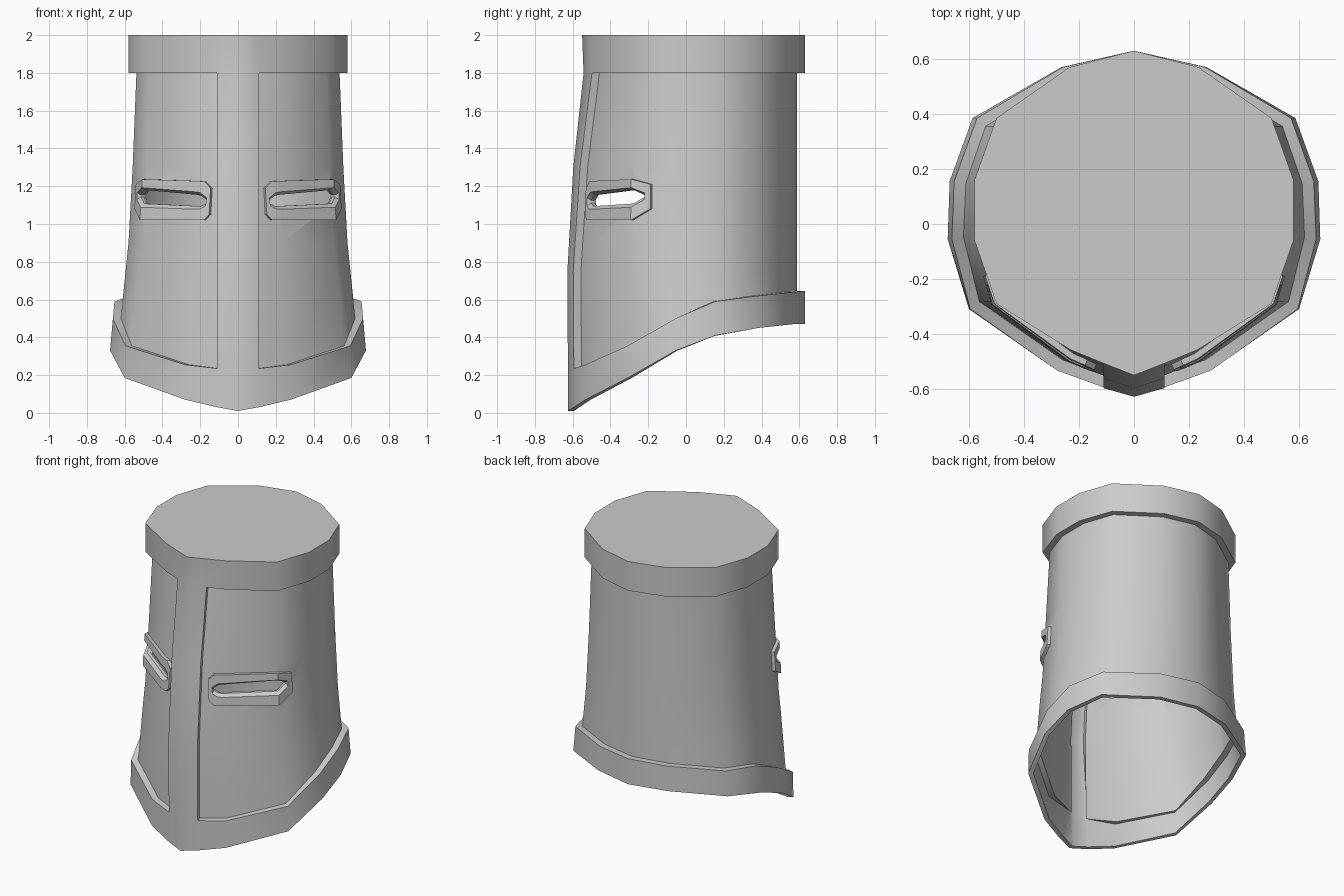
import bpy, bmesh, math
from mathutils import Vector

if "Cube" in bpy.data.objects:
    bpy.data.objects.remove(bpy.data.objects["Cube"])

STEP = 0.043   # how far the bands stand proud of the wall

# half cross-section, front centre to back centre: top and bottom outlines
TOP = [(0, -.55), (.11, -.507), (.23, -.458), (.5, -.29), (.58, -.06),
       (.58, .16), (.5, .385), (.235, .57), (0, .63)]
BOT = [(0, -.628), (.11, -.597), (.28, -.535), (.6, -.31), (.68, -.055),
       (.68, .155), (.6, .385), (.27, .57), (0, .63)]
# lower hem height and top of the hem band for each column
HEM = [.01, .03, .07, .185, .33, .41, .45, .47, .47]
BAND = [.22, .235, .255, .355, .5, .59, .62, .64, .645]
# side flare and front bulge against height
FLARE = [(0, 1), (.3, 1), (.55, .78), (.9, .42), (1.3, .2), (1.8, 0), (2, 0)]
BULGE = [(0, .95), (.75, 1), (1.3, .6), (1.8, -.1), (2, 0)]


def interp(table, z):
    for (a, u), (b, v) in zip(table, table[1:]):
        if z <= b:
            return u + (v - u) * (z - a) / (b - a)
    return table[-1][1]


def outline(k, z):
    k %= 16
    c, s = (k, 1) if k <= 8 else (16 - k, -1)
    (tx, ty), (bx, by) = TOP[c], BOT[c]
    return Vector((s * (tx + (bx - tx) * interp(FLARE, z)),
                   ty + (by - ty) * interp(BULGE, z), z))


def column_point(k, z, inset):
    t = outline(k + 1, z) - outline(k - 1, z)
    n = Vector((-t.y, t.x, 0)).normalized()
    return outline(k, z) + n * inset


def wall_point(s, z, inset):
    k = math.floor(s)
    return column_point(k, z, inset).lerp(column_point(k + 1, z, inset), s - k)


def make_object(name, bm):
    bmesh.ops.recalc_face_normals(bm, faces=bm.faces)
    me = bpy.data.meshes.new(name)
    bm.to_mesh(me)
    bm.free()
    ob = bpy.data.objects.new(name, me)
    bpy.context.collection.objects.link(ob)
    return ob


def activate(ob):
    bpy.ops.object.select_all(action='DESELECT')
    ob.select_set(True)
    bpy.context.view_layer.objects.active = ob


# helmet shell: grid with raised top band, hem band and front bar
bm = bmesh.new()
grid = {}
for k in range(16):
    c = min(k, 16 - k)
    for r, z in enumerate([HEM[c], BAND[c], .75, .9, 1.3, 1.8, 2.0]):
        for lvl, inset in enumerate((0, STEP)):
            grid[k, r, lvl] = bm.verts.new(column_point(k, z, inset))


def level(k, r):
    return 0 if r in (0, 5) or k % 16 in (0, 15) else 1


def quad(*keys):
    bm.faces.new([grid[k % 16, r, l] for k, r, l in keys])


for k in range(16):
    for r in range(6):
        l = level(k, r)
        quad((k, r, l), (k + 1, r, l), (k + 1, r + 1, l), (k, r + 1, l))
        if level(k + 1, r) != l:
            quad((k + 1, r, 0), (k + 1, r, 1), (k + 1, r + 1, 1), (k + 1, r + 1, 0))
        if r < 5 and level(k, r + 1) != l:
            quad((k, r + 1, 0), (k + 1, r + 1, 0), (k + 1, r + 1, 1), (k, r + 1, 1))
bm.faces.new([grid[k, 6, 0] for k in range(16)])
bmesh.ops.delete(bm, geom=[v for v in bm.verts if not v.link_faces], context='VERTS')
shell = make_object("helmet_shell", bm)
mod = shell.modifiers.new("thickness", 'SOLIDIFY')
mod.thickness = .03
mod.offset = -1
mod.use_even_offset = True

# eye slot and its frame, as (column, height) outlines on the wall
SLOT = [(1.54, 1.125), (1.8, 1.15), (2, 1.155), (3, 1.18), (3.26, 1.153),
        (3.26, 1.143), (3, 1.108), (2, 1.095), (1.8, 1.095), (1.57, 1.11)]
FRAME = [(1.33, 1.19), (1.6, 1.225), (2, 1.228), (3, 1.237), (3.43, 1.21),
         (3.43, 1.08), (3, 1.02), (2, 1.02), (1.6, 1.02), (1.38, 1.05)]


def blend(t):
    return [(a + (c - a) * t, b + (d - b) * t)
            for (a, b), (c, d) in zip(SLOT, FRAME)]


def ring_solid(name, rings, side, capped):
    bm = bmesh.new()
    loops = []
    for pts, inset in rings:
        ps = [wall_point(s, z, inset) for s, z in pts]
        loops.append([bm.verts.new((p.x * side, p.y, p.z)) for p in ps])
    n = len(SLOT)
    pairs = list(zip(loops, loops[1:]))
    if not capped:
        pairs.append((loops[-1], loops[0]))
    for a, b in pairs:
        for i in range(n):
            j = (i + 1) % n
            bm.faces.new((a[i], a[j], b[j], b[i]))
    if capped:
        # top and bottom caps as strips that follow the wall
        for lp in (loops[0], loops[-1]):
            for q in ((0, 1, 8, 9), (1, 2, 7, 8), (2, 3, 6, 7), (3, 4, 5, 6)):
                bm.faces.new([lp[i] for i in q])
    return make_object(name, bm)


frames = []
for side, label in ((1, "left"), (-1, "right")):
    cutter = ring_solid("slot_cutter_" + label,
                        [(blend(.08), -.03), (blend(.08), .13)], side, True)
    cutter.hide_render = True
    activate(shell)
    for m in list(shell.modifiers):
        bpy.ops.object.modifier_apply(modifier=m.name)
    mod = shell.modifiers.new("slot", 'BOOLEAN')
    mod.operation = 'DIFFERENCE'
    mod.solver = 'EXACT'
    mod.object = cutter
    bpy.ops.object.modifier_apply(modifier=mod.name)
    bpy.data.objects.remove(cutter)
    frames.append(ring_solid("eye_frame_" + label,
                             [(FRAME, STEP + .005), (FRAME, STEP - .022),
                              (blend(.22), STEP - .022), (SLOT, STEP),
                              (SLOT, STEP + .02)], side, False))

# smooth walls with crisp band edges
for ob, angle in ((shell, 50), (frames[0], 35), (frames[1], 35)):
    activate(ob)
    bpy.ops.object.shade_smooth_by_angle(angle=math.radians(angle))
